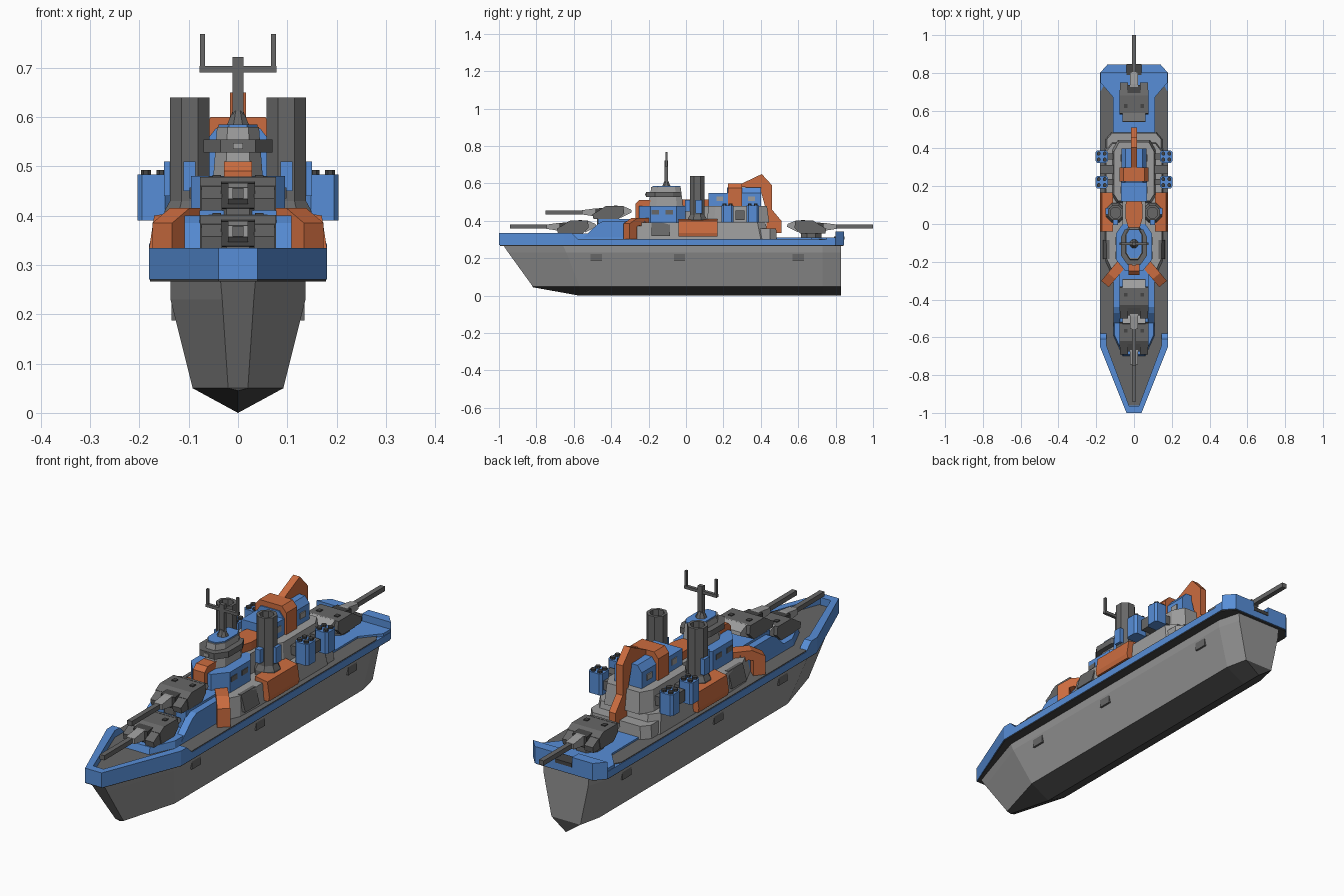
import bpy, bmesh, math
from mathutils import Vector

if "Cube" in bpy.data.objects:
    bpy.data.objects.remove(bpy.data.objects["Cube"])

def mat(name, r, g, b):
    m = bpy.data.materials.new(name)
    m.diffuse_color = (r, g, b, 1)
    m.use_nodes = True
    m.node_tree.nodes["Principled BSDF"].inputs["Base Color"].default_value = m.diffuse_color
    return m

BLUE = mat("blue", .095, .27, .68)
ORANGE = mat("orange", .60, .15, .05)
DARK = mat("dark grey", .135, .135, .135)
LIGHT = mat("light grey", .34, .34, .34)
HULL = mat("hull grey", .29, .29, .29)
KEEL = mat("keel grey", .06, .06, .06)

def finish(name, bm, *mats):
    bmesh.ops.recalc_face_normals(bm, faces=bm.faces)
    me = bpy.data.meshes.new(name)
    bm.to_mesh(me)
    bm.free()
    for m in mats:
        me.materials.append(m)
    ob = bpy.data.objects.new(name, me)
    bpy.context.collection.objects.link(ob)
    return ob

def prism(name, pts, lo, hi, m, axis='z', top=1.0, mirror=False):
    """Extrude a 2D outline along an axis; top scales the far end, mirror copies across x."""
    bm = bmesh.new()
    cx = sum(p[0] for p in pts) / len(pts)
    cy = sum(p[1] for p in pts) / len(pts)
    place = {'z': lambda a, b, c: (a, b, c), 'x': lambda a, b, c: (c, a, b),
             'y': lambda a, b, c: (a, c, b)}[axis]
    for s in ((1, -1) if mirror else (1,)):
        ends = []
        for c, k in ((lo, 1.0), (hi, top)):
            ring = []
            for a, b in pts:
                x, y, z = place(cx + (a - cx) * k, cy + (b - cy) * k, c)
                ring.append(bm.verts.new((s * x, y, z)))
            ends.append(ring)
        n = len(pts)
        bm.faces.new(ends[0])
        bm.faces.new(ends[1])
        for i in range(n):
            j = (i + 1) % n
            bm.faces.new((ends[0][i], ends[0][j], ends[1][j], ends[1][i]))
    return finish(name, bm, m)

def box(name, x0, x1, y0, y1, z0, z1, m, mirror=False, top=1.0):
    return prism(name, [(x0, y0), (x1, y0), (x1, y1), (x0, y1)], z0, z1, m, 'z', top, mirror)

def sym(half):
    """Close a right-hand half outline into a symmetric one."""
    return half + [(-x, y) for x, y in reversed(half)]

def ngon(cx, cy, r, n=8):
    return [(cx + r * math.cos(2 * math.pi * (i + .5) / n),
             cy + r * math.sin(2 * math.pi * (i + .5) / n)) for i in range(n)]

# Hull: stations of (deck, chine, bilge, keel), dark below the bilge line
stations = [
    [(.036, -.98, .275), (.032, -.95, .23), (.02, -.82, .05), (0, -.82, .045)],
    [(.137, -.66, .275), (.137, -.64, .23), (.092, -.57, .05), (0, -.57, 0)],
    [(.137, .73, .275), (.137, .73, .23), (.092, .73, .05), (0, .73, 0)],
    [(.11, .83, .275), (.108, .83, .23), (.07, .83, .05), (0, .83, 0)]]
bm = bmesh.new()
rings = []
for st in stations:
    rings.append([bm.verts.new(p) for p in st] +
                 [bm.verts.new((-x, y, z)) for x, y, z in reversed(st[:3])])
for a, b in zip(rings, rings[1:]):
    for i in range(6):
        f = bm.faces.new((a[i], a[i + 1], b[i + 1], b[i]))
        f.material_index = 1 if i in (2, 3) else 0
    bm.faces.new((a[0], b[0], b[6], a[6]))
for r in (rings[0], rings[-1]):
    bm.faces.new((r[0], r[1], r[2], r[4], r[5], r[6]))
    bm.faces.new((r[2], r[3], r[4])).material_index = 1
finish("hull", bm, HULL, KEEL)
for y in (-.48, -.035, .6):
    box("hull_port", .115, .135, y - .03, y + .03, .187, .23, DARK, True)

# Deck edge, deck floor, bulwarks
deck = [(.04, -1), (.18, -.65), (.18, .80), (.14, .845)]
prism("rim_underside", sym([(x * .99, y * .995) for x, y in deck]), .266, .272, KEEL)
prism("deck_rim", sym(deck), .27, .30, BLUE)
prism("deck_floor", sym([(.035, -.96), (.178, -.62), (.178, .70), (.12, .80)]), .298, .304, DARK)
prism("bow_bulwark", sym([(.145, -.61), (.18, -.61), (.18, -.65), (.04, -1)]) [0:4] +
      [(-.04, -1), (-.18, -.65), (-.18, -.61), (-.145, -.61), (-.145, -.645), (-.025, -.965),
       (.025, -.965), (.145, -.645)], .30, .334, BLUE)
prism("bulwark_ramp", [(-.61, .30), (-.61, .334), (-.575, .30)], .145, .18, BLUE, 'x', 1, True)
prism("stern_deck", sym([(.11, .47), (.11, .67), (.178, .75), (.178, .80), (.14, .84)]), .30, .312, BLUE)
prism("stern_bulwark", [(.04, .80), (.18, .80), (.14, .845), (.04, .845)], .30, .343, BLUE, 'z', 1, True)
box("stern_notch", -.04, .04, .79, .847, .30, .316, KEEL)

# Turret platforms
prism("fore_platform", sym([(.06, -.70), (.11, -.59), (.11, -.22)]), .30, .333, BLUE, top=.95)
prism("fore_platform_side", [(-.56, .30), (-.47, .385), (-.44, .40), (-.22, .40), (-.22, .30)],
      .075, .108, BLUE, 'x', 1, True)
box("upper_platform", -.078, .078, -.47, -.22, .33, .41, BLUE)

# Turrets: built in local distance t from the rear toward the muzzle
def turret(name, rear, zb, d):
    Y = lambda t: rear + d * t
    P = lambda pts: [(Y(t), zb + z) for t, z in pts]
    prism(name + "_base", ngon(0, Y(.13), .06), zb - .03, zb + .01, DARK)
    prism(name + "_body", P([(.045, .068), (.14, .068), (.17, .05), (.16, 0), (.07, 0), (.04, .03)]),
          -.077, .077, DARK, 'x')
    prism(name + "_rear", P([(0, .035), (.003, .05), (.048, .069), (.055, .03), (.06, .005)]),
          -.06, .06, LIGHT, 'x')
    prism(name + "_cheek", P([(.13, .066), (.14, .066), (.21, .025), (.205, 0), (.13, 0)]),
          .032, .074, DARK, 'x', 1, True)
    prism(name + "_mantlet", P([(.15, .06), (.195, .055), (.195, .005), (.15, 0)]), -.034, .034, KEEL, 'x')
    prism(name + "_sleeve", P([(.14, .056), (.2, .056), (.265, .047), (.265, .024), (.2, .014), (.14, .014)]),
          -.02, .02, LIGHT, 'x')
    prism(name + "_barrel", P([(.25, .046), (.46, .046), (.46, .025), (.25, .025)]), -.011, .011, DARK, 'x')
    prism(name + "_hatch", P([(.075, .072), (.095, .072), (.095, .066), (.075, .066)]),
          .034, .052, KEEL, 'x', 1, True)

turret("front_turret", -.48, .333, -1)
turret("raised_turret", -.29, .41, -1)
turret("stern_turret", .54, .333, 1)

# Lower deckhouse
prism("lower_deckhouse", sym([(.09, -.33), (.15, -.2), (.155, -.1), (.155, .40), (.12, .445)]),
      .30, .39, LIGHT, top=.95)
prism("aft_step", sym([(.15, .3), (.15, .45), (.12, .485)]), .30, .36, LIGHT, top=.96)
prism("side_vent", [(.13, .392), (.145, .392), (.165, .32), (.13, .32)], -.185, -.085, DARK, 'y', 1, True)
prism("side_sponson", [(.11, .315), (.175, .315), (.18, .335), (.17, .40), (.11, .41)],
      -.04, .168, ORANGE, 'y', 1, True)

# Orange bracing arms bent down to the deck, running diagonally outward
bm = bmesh.new()
prof = [(0, .35), (0, .415), (.085, .415), (.14, .385), (.14, .303), (.09, .303), (.09, .37), (.07, .375)]
u, w = Vector((.64, -.77, 0)), Vector((.77, .64, 0))
for s in (1, -1):
    sides = []
    for k in (-.026, .026):
        ring = []
        for t, z in prof:
            p = Vector((.064, -.21, z)) + u * t + w * k
            ring.append(bm.verts.new((s * p.x, p.y, p.z)))
        bm.faces.new(ring)
        sides.append(ring)
    for i in range(8):
        j = (i + 1) % 8
        bm.faces.new((sides[0][i], sides[0][j], sides[1][j], sides[1][i]))
finish("bracing_arms", bm, ORANGE)

# Bridge
prism("bridge_base", sym([(.045, -.25), (.095, -.19), (.095, -.05), (.06, 0)]), .39, .48, BLUE)
for y in (-.165, -.09):
    box("bridge_window", .09, .098, y - .02, y + .02, .435, .457, DARK, True)
prism("bridge_front", [(-.27, .40), (-.27, .49), (-.25, .51), (-.17, .51), (-.17, .40)],
      -.028, .028, ORANGE, 'x')
prism("bridge_tower", sym([(.025, -.20), (.05, -.16), (.05, -.05), (.03, -.015)]), .48, .58, LIGHT, top=.85)
prism("bridge_visor", sym([(.035, -.215), (.07, -.165), (.07, -.07), (.05, -.03)]), .528, .554, DARK)
prism("bridge_sensor", [(-.01, .535), (.01, .535), (.01, .547), (-.01, .547)], -.219, -.21, LIGHT, 'y')
prism("bridge_roof", sym([(.018, -.18), (.04, -.15), (.04, -.06), (.024, -.03)]), .578, .585, BLUE)

# Mast
prism("mast_foot", ngon(0, -.105, .026), .58, .612, DARK, top=.45)
box("mast", -.011, .011, -.114, -.096, .60, .722, DARK)
box("mast_yard", -.078, .078, -.112, -.098, .69, .703, DARK)
box("mast_aerial", .067, .077, -.11, -.10, .70, .768, DARK, True)

# Funnels with hollow tops
bm = bmesh.new()
for s in (1, -1):
    loops = [[bm.verts.new((x, y, z)) for x, y in ngon(s * .098, .06, r)]
             for r, z in ((.055, .38), (.055, .41), (.043, .43), (.043, .64), (.03, .64), (.03, .55))]
    for a, b in zip(loops, loops[1:]):
        for i in range(8):
            j = (i + 1) % 8
            bm.faces.new((a[i], a[j], b[j], b[i]))
    bm.faces.new(loops[0])
    bm.faces.new(loops[-1])
finish("funnels", bm, DARK)
box("funnel_box", .086, .11, -.005, .025, .45, .51, BLUE, True)
box("funnel_box_outer", .13, .15, .05, .085, .44, .51, BLUE, True)

# Middle house and orange link between the funnels
box("middle_house", -.062, .062, -.03, .16, .39, .48, LIGHT)
prism("funnel_link", sym([(.03, -.02), (.045, .03), (.045, .10), (.03, .165)]), .48, .515, ORANGE)

# Aft house
prism("aft_house", sym([(.09, .11), (.115, .15), (.115, .39), (.085, .445)]), .39, .48, LIGHT, top=.93)
box("aft_cabin_low", -.068, .068, .12, .24, .48, .55, BLUE)
prism("aft_cabin", [(-.066, .48), (.066, .48), (.066, .55), (.045, .577), (-.045, .577), (-.066, .55)],
      .22, .40, BLUE, 'y')
for y in (.18, .35):
    box("cabin_window", .06, .071, y - .018, y + .018, .505, .53, LIGHT, True)
prism("cabin_arch", [(-.076, .47), (.076, .47), (.076, .575), (.055, .60), (-.055, .60), (-.076, .575)],
      .225, .30, ORANGE, 'y')
prism("aft_fin", [(.24, .585), (.30, .60), (.405, .65), (.46, .59), (.46, .46), (.51, .40), (.51, .335),
                  (.43, .335), (.43, .45), (.40, .56), (.38, .575)], -.016, .016, ORANGE, 'x')

# Launchers: box with four tubes each, on a shared arm
box("launcher_arm", -.18, .18, .265, .312, .405, .456, DARK)
for y in (.222, .357):
    prism("launcher", [(.138, y - .022), (.148, y - .033), (.195, y - .033), (.204, y - .022),
                       (.204, y + .022), (.195, y + .033), (.148, y + .033), (.138, y + .022)],
          .39, .483, BLUE, 'z', 1, True)
    for dx in (-.016, .016):
        for dy in (-.016, .016):
            prism("launch_tube", ngon(.171 + dx, y + dy, .011), .48, .492, KEEL, 'z', 1, True)
    box("launcher_mount", .11, .145, y - .015, y + .015, .41, .45, DARK, True)
